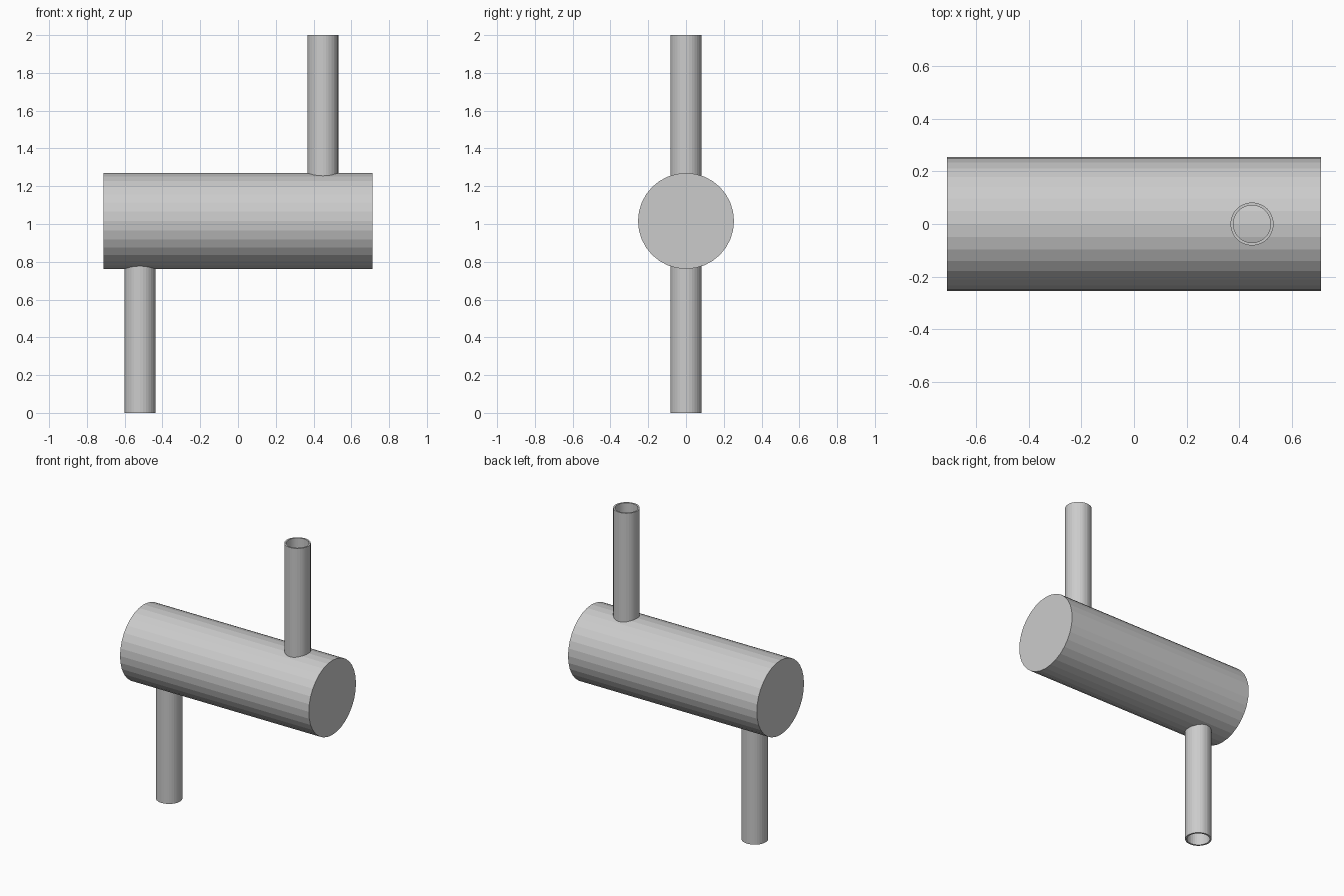
import bpy, bmesh, math

if "Cube" in bpy.data.objects:
    bpy.data.objects.remove(bpy.data.objects["Cube"])

SIDES = 32
DRUM_R, DRUM_HALF, DRUM_Z = 0.254, 0.712, 1.016
PIPE_R, PIPE_INNER = 0.082, 0.071


def finish(name, bm):
    bmesh.ops.recalc_face_normals(bm, faces=bm.faces)
    mesh = bpy.data.meshes.new(name)
    bm.to_mesh(mesh)
    bm.free()
    obj = bpy.data.objects.new(name, mesh)
    bpy.context.collection.objects.link(obj)
    return obj


def pipe(name, x, z0, z1):
    """Open-ended vertical tube with wall thickness."""
    bm = bmesh.new()
    section = [(PIPE_R, z0), (PIPE_R, z1), (PIPE_INNER, z1), (PIPE_INNER, z0)]
    rings = []
    for r, z in section:
        rings.append([bm.verts.new((x + r * math.cos(2 * math.pi * i / SIDES),
                                    r * math.sin(2 * math.pi * i / SIDES), z))
                      for i in range(SIDES)])
    for k in range(4):
        a, b = rings[k], rings[(k + 1) % 4]
        for i in range(SIDES):
            j = (i + 1) % SIDES
            bm.faces.new((a[i], a[j], b[j], b[i]))
    return finish(name, bm)


# Horizontal closed drum
bpy.ops.mesh.primitive_cylinder_add(vertices=SIDES, radius=DRUM_R, depth=2 * DRUM_HALF,
                                    location=(0, 0, DRUM_Z),
                                    rotation=(0, math.pi / 2, 0))
bpy.context.object.name = "drum"

# Inlet and outlet pipes, ends tucked just inside the drum wall
pipe("lower_pipe", -0.519, 0.0, DRUM_Z - 0.23)
pipe("upper_pipe", 0.449, DRUM_Z + 0.23, 2.0)
